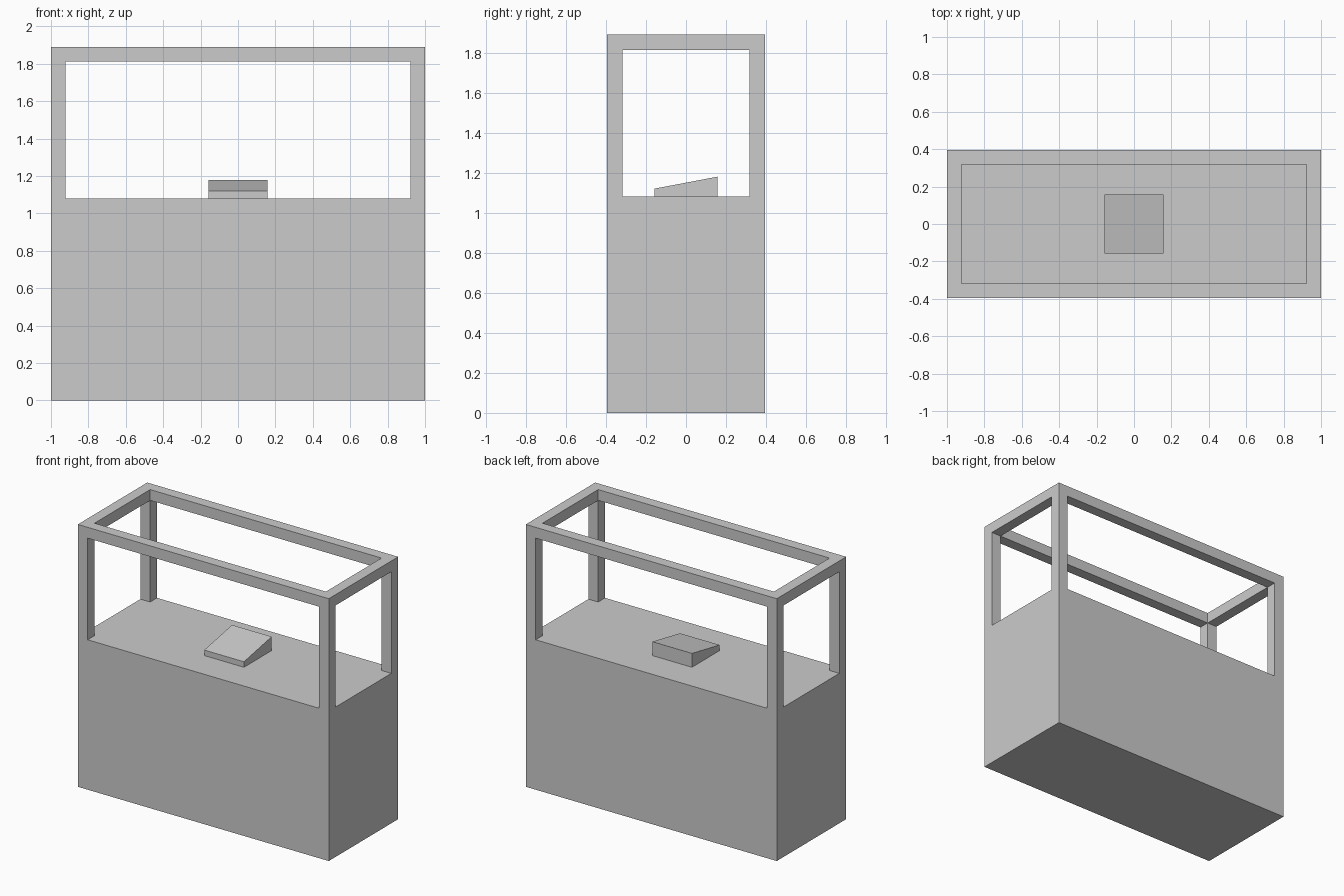
import bpy
import bmesh

default_cube = bpy.data.objects.get("Cube")
if default_cube:
    bpy.data.objects.remove(default_cube, do_unlink=True)

# Overall measurements
HALF_X, HALF_Y, TOP = 1.0, 0.395, 1.89
BAR = 0.078
COUNTER = 1.08

grey = bpy.data.materials.new("plain grey")
grey.use_nodes = True
colour = (0.6, 0.6, 0.6, 1.0)
grey.diffuse_color = colour
grey.node_tree.nodes["Principled BSDF"].inputs["Base Color"].default_value = colour


def box(name, half_x, half_y, low, high):
    """Box centred on the z axis, from height low to height high."""
    mesh = bpy.data.meshes.new(name)
    bm = bmesh.new()
    bmesh.ops.create_cube(bm, size=2)
    for v in bm.verts:
        v.co.x *= half_x
        v.co.y *= half_y
        v.co.z = high if v.co.z > 0 else low
    bm.to_mesh(mesh)
    bm.free()
    mesh.materials.append(grey)
    obj = bpy.data.objects.new(name, mesh)
    bpy.context.collection.objects.link(obj)
    return obj


# Counter body with the open frame above, cut from one block
booth = box("counter_and_frame", HALF_X, HALF_Y, 0, TOP)
inner_x, inner_y = HALF_X - BAR, HALF_Y - BAR
openings = [
    box("front_opening", inner_x, 1, COUNTER, TOP - BAR),
    box("side_opening", 2, inner_y, COUNTER, TOP - BAR),
    box("roof_opening", inner_x, inner_y, COUNTER, TOP + 1),
]
bpy.context.view_layer.objects.active = booth
for cutter in openings:
    cutter.hide_render = True
    cut = booth.modifiers.new(cutter.name, "BOOLEAN")
    cut.operation = "DIFFERENCE"
    cut.solver = "EXACT"
    cut.object = cutter
    bpy.ops.object.modifier_apply(modifier=cut.name)
    bpy.data.objects.remove(cutter, do_unlink=True)

# Sloped desk block, low at the front
desk = box("sloped_desk_block", 0.158, 0.158, COUNTER, 1.18)
for v in desk.data.vertices:
    if v.co.y < 0 and v.co.z > COUNTER + 0.01:
        v.co.z = 1.12
